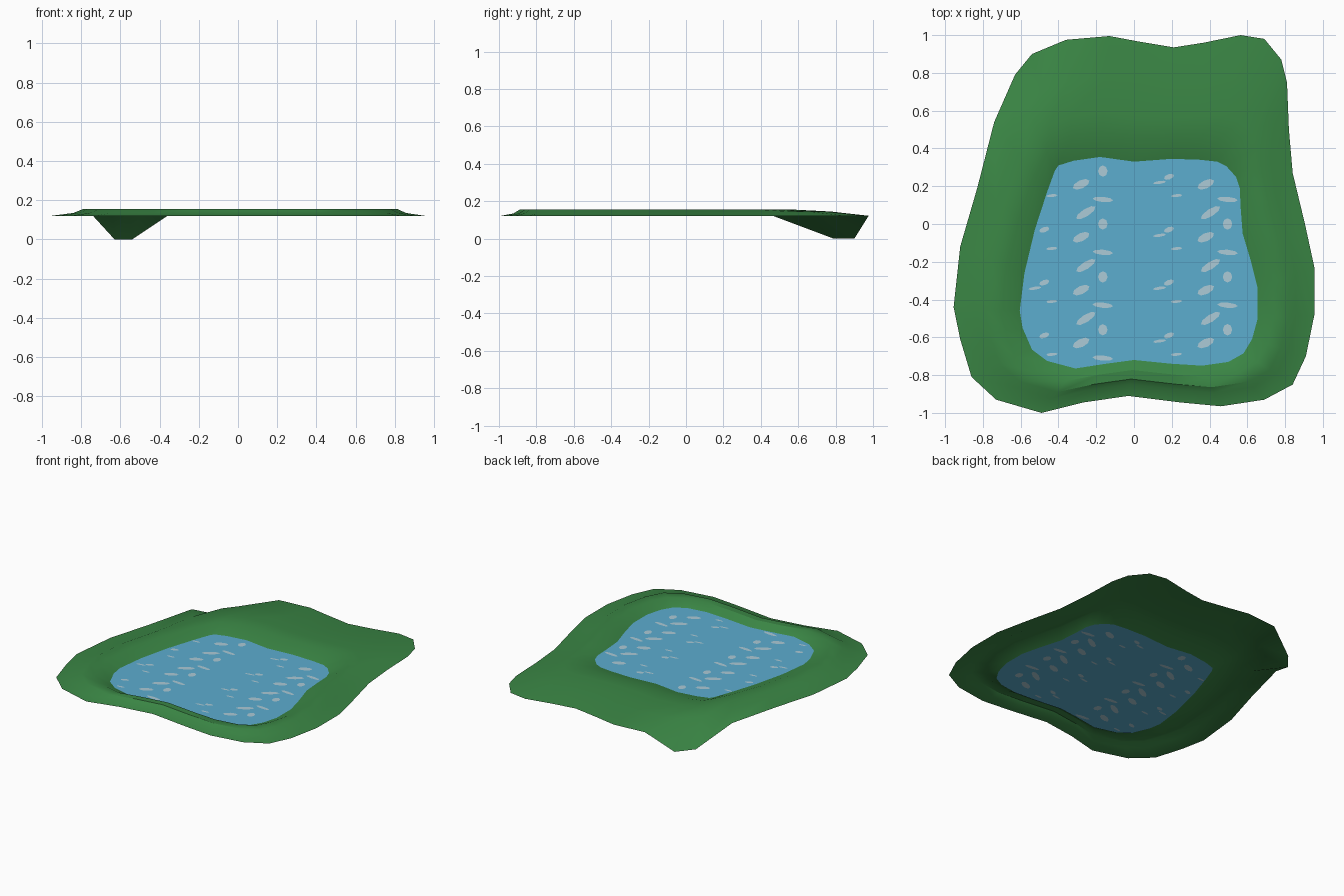
import bpy, math

if "Cube" in bpy.data.objects:
    bpy.data.objects.remove(bpy.data.objects["Cube"])

# Matching outlines: outer edge of the bank and the shore line (clockwise from back left)
OUTER = [(-.54, .90), (-.36, .975), (-.13, .995), (.03, .965), (.21, .935), (.37, .96), (.565, 1.0),
         (.69, .98), (.78, .87), (.81, .75), (.82, .5), (.84, .27), (.905, 0), (.955, -.23),
         (.955, -.48), (.91, -.70), (.84, -.85), (.69, -.93), (.46, -.965), (.25, -.945),
         (-.03, -.91), (-.27, -.945), (-.49, -1.0), (-.73, -.93), (-.86, -.81), (-.92, -.61),
         (-.955, -.44), (-.92, -.12), (-.83, .19), (-.74, .54), (-.63, .79)]
SHORE = [(-.40, .31), (-.32, .335), (-.18, .355), (0, .33), (.2, .345), (.35, .34), (.44, .33),
         (.49, .305), (.54, .25), (.56, .19), (.565, .08), (.575, -.05), (.62, -.2), (.655, -.34),
         (.655, -.5), (.625, -.61), (.58, -.685), (.5, -.73), (.36, -.75), (.2, -.74),
         (0, -.72), (-.15, -.74), (-.31, -.765), (-.46, -.725), (-.54, -.665), (-.59, -.55),
         (-.605, -.46), (-.58, -.26), (-.525, -.03), (-.46, .17), (-.42, .28)]
N = len(OUTER)
BASE = 0.12


def material(name, rgb):
    m = bpy.data.materials.new(name)
    m.diffuse_color = (*rgb, 1)
    m.use_nodes = True
    m.node_tree.nodes["Principled BSDF"].inputs["Base Color"].default_value = m.diffuse_color
    return m


def add_mesh(name, verts, faces, mat):
    me = bpy.data.meshes.new(name)
    me.from_pydata(verts, [], faces)
    me.materials.append(mat)
    ob = bpy.data.objects.new(name, me)
    bpy.context.collection.objects.link(ob)
    return ob


grass = material("grass green", (.042, .235, .058))
blue = material("water blue", (.107, .418, .624))
pale = material("foam pale blue", (.413, .597, .68))

# Grassy bank: rings between the outlines as (fraction, height), gentler slope at the back
FRONT = [(0, BASE), (.33, .135), (.47, .155), (.72, .155), (1, BASE)]
BACK = [(0, BASE), (.34, .145), (.64, .155), (.8, .155), (1, BASE)]
verts = []
for (f, fz), (b, bz) in zip(FRONT, BACK):
    for i, (o, s) in enumerate(zip(OUTER, SHORE)):
        k = min(1, max(0, (o[1] - .2) / .6))
        t, z = f + (b - f) * k, fz + (bz - fz) * k
        if f == 0 and i in (0, N - 1):   # drooping back left corner
            z = 0
        verts.append((o[0] + (s[0] - o[0]) * t, o[1] + (s[1] - o[1]) * t, z))
faces = [(r * N + i, r * N + (i + 1) % N, (r + 1) * N + (i + 1) % N, (r + 1) * N + i)[::1]
         for r in range(4) for i in range(N)]
faces = [f[::-1] for f in faces]
bank = add_mesh("grassy_bank", verts, faces, grass)
if sum(p.normal.z for p in bank.data.polygons) < 0:
    bank.data.flip_normals()
bpy.context.view_layer.objects.active = bank
bank.select_set(True)
bpy.ops.object.shade_smooth_by_angle(angle=math.radians(30))

# Water surface filling the shore line
add_mesh("water", [(x, y, BASE) for x, y in SHORE], [tuple(range(N))[::-1]], blue)


def inside(x, y):
    hit = False
    for (ax, ay), (bx, by) in zip(SHORE, SHORE[1:] + SHORE[:1]):
        if (ay > y) != (by > y) and x < ax + (y - ay) / (by - ay) * (bx - ax):
            hit = not hit
    return hit


# Foam flecks: one repeating tile of (x, y, radius x, radius y, angle), seen from both sides
TILE = [(-.02, .07, .06, .02, 32), (.07, .01, .025, .03, 0), (-.045, -.06, .048, .022, 25),
        (.07, -.14, .055, .014, -5), (-.24, -.02, .028, .014, 20), (-.29, -.05, .035, .008, 8),
        (-.2, -.12, .03, .008, 5)]
verts, faces = [], []
for col in range(-1, 3):
    for row in range(-3, 4):
        for x, y, rx, ry, a in TILE:
            a = math.radians(a)
            ring = []
            for j in range(8):
                u, v = rx * math.cos(j * math.pi / 4), ry * math.sin(j * math.pi / 4)
                ring.append((-.235 + .66 * col + x + u * math.cos(a) - v * math.sin(a),
                             -.29 + .28 * row + y + u * math.sin(a) + v * math.cos(a)))
            if all(inside(*p) for p in ring):
                for dz in (.0015, -.0015):
                    n = len(verts)
                    verts += [(px, py, BASE + dz) for px, py in ring]
                    f = tuple(range(n, n + 8))
                    faces.append(f if dz > 0 else f[::-1])
add_mesh("foam_flecks", verts, faces, pale)
